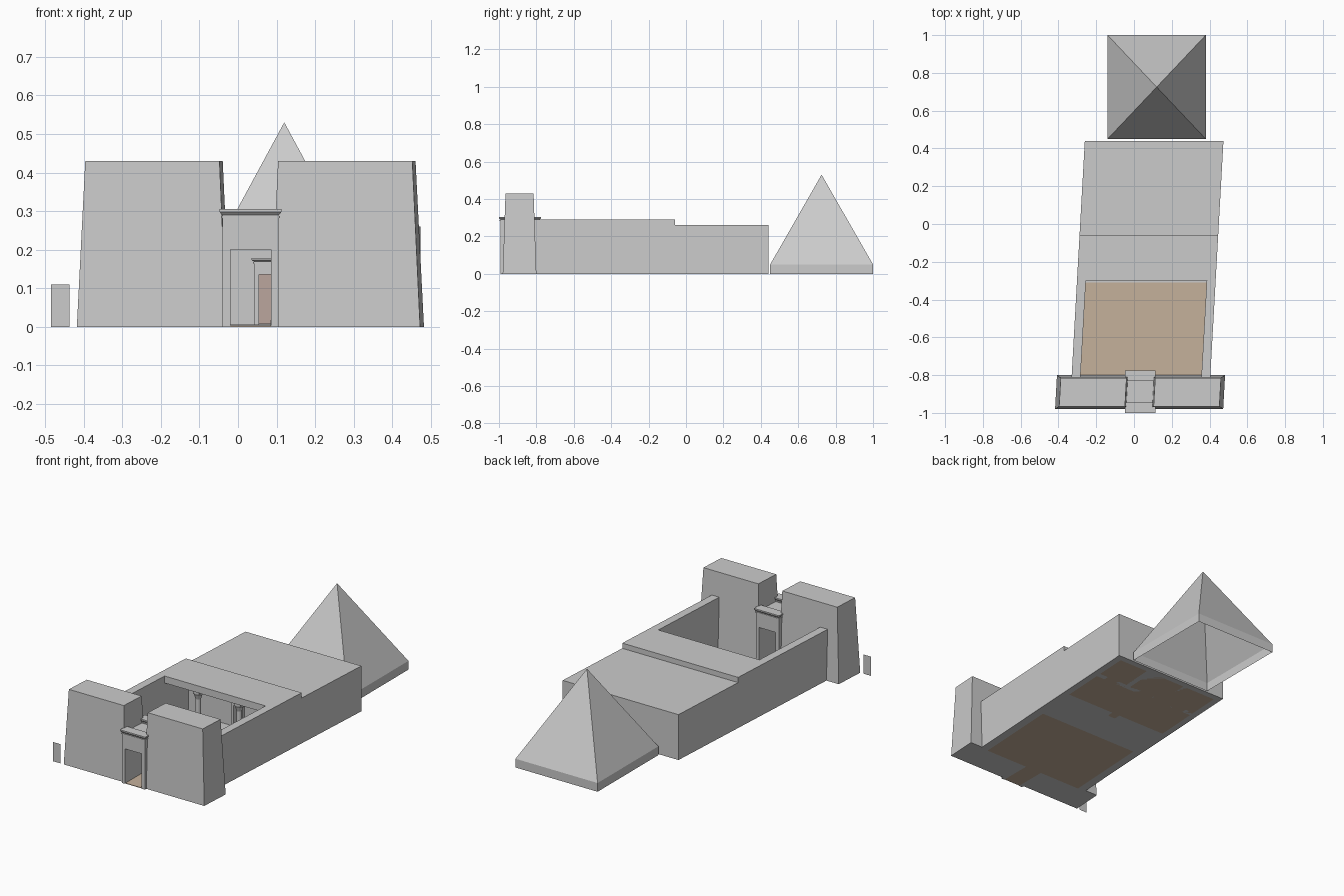
import bpy, bmesh, math

if "Cube" in bpy.data.objects:
    bpy.data.objects.remove(bpy.data.objects["Cube"])

SHEAR, MID = 0.056, 0.082   # plan axis drifts sideways: x = u + MID + SHEAR*y


def axis(y):
    return MID + SHEAR * y


def mat(name, rgb):
    m = bpy.data.materials.new(name)
    m.diffuse_color = (*rgb, 1)
    m.use_nodes = True
    m.node_tree.nodes["Principled BSDF"].inputs["Base Color"].default_value = m.diffuse_color
    return m


sand = mat("sand", (0.56, 0.44, 0.33))
red_stone = mat("red_stone", (0.5, 0.38, 0.34))


def frustum(name, base, top, z0, z1, skew=True, material=None, bottom=True):
    """Prism between two plan rectangles (u0, u1, y0, y1)."""
    bm = bmesh.new()
    rings = []
    for (a, b, c, d), z in ((base, z0), (top, z1)):
        rings.append([bm.verts.new((u + (axis(y) if skew else 0), y, z))
                      for u, y in ((a, c), (b, c), (b, d), (a, d))])
    lo, hi = rings
    if bottom:
        bm.faces.new(lo[::-1])
    bm.faces.new(hi)
    for i in range(4):
        j = (i + 1) % 4
        bm.faces.new((lo[i], lo[j], hi[j], hi[i]))
    me = bpy.data.meshes.new(name)
    bm.to_mesh(me)
    bm.free()
    ob = bpy.data.objects.new(name, me)
    bpy.context.collection.objects.link(ob)
    if material:
        me.materials.append(material)
    return ob


def box(name, u0, u1, y0, y1, z0, z1, **kw):
    return frustum(name, (u0, u1, y0, y1), (u0, u1, y0, y1), z0, z1, **kw)


def column(name, u, y, z0, z1):
    x = u + axis(y)
    box(name + "_base", u - .026, u + .026, y - .026, y + .026, z0, z0 + .012)
    bpy.ops.mesh.primitive_cone_add(vertices=12, radius1=.017, radius2=.014,
                                    depth=z1 - z0 - .03, location=(x, y, (z0 + z1) / 2))
    bpy.context.object.name = name + "_shaft"
    bpy.ops.mesh.primitive_cone_add(vertices=12, radius1=.014, radius2=.024,
                                    depth=.03, location=(x, y, z1 - .035))
    bpy.context.object.name = name + "_capital"
    box(name + "_abacus", u - .018, u + .018, y - .018, y + .018, z1 - .02, z1)


def portal(name, cx, half, opening, y0, y1, height, door):
    """Door frame with moulding and flared cornice, square to the grid."""
    lip = .007
    for s, side in ((-1, "left"), (1, "right")):
        a, b = sorted((cx + s * opening, cx + s * (half - lip)))
        box(f"{name}_{side}_jamb", a, b, y0 + lip, y1 - lip, 0, door, skew=False)
    a, b = cx - half, cx + half
    inner = (a + lip, b - lip, y0 + lip, y1 - lip)
    band = height * .05
    box(name + "_lintel", *inner, door, height - band, skew=False)
    box(name + "_moulding", a + .004, b - .004, y0 + .004, y1 - .004,
        height - band * 1.5, height - band * 1.2, skew=False)
    frustum(name + "_cornice", inner, (a, b, y0, y1), height - band, height - band * .5, skew=False)
    box(name + "_cornice_top", a, b, y0, y1, height - band * .5, height, skew=False)


# Pylon towers and enclosing walls, both sides
for s, side in ((-1, "left"), (1, "right")):
    def span(p, q):
        return sorted((s * p, s * q))
    frustum(side + "_pylon", (*span(.057, .445), -.98, -.80),
            (*span(.076, .424), -.965, -.815), 0, .43)
    box(side + "_court_wall", *span(.32, .367), -.82, -.06, 0, .29)
    box(side + "_hall_wall", *span(.33, .367), -.06, .44, 0, .26)
    # Wall between portico and hall, leaving a central doorway
    box(side + "_portico_wall", *span(.025, .33), -.10, -.06, 0, .25)
    # Sanctuary partitions and their front walls
    box(side + "_sanctuary_partition", *span(.115, .145), .19, .41, 0, .23)
    box(side + "_sanctuary_front_inner", *span(.045, .115), .19, .22, 0, .23)
    box(side + "_sanctuary_front_outer", *span(.145, .20), .19, .22, 0, .23)
    box(side + "_sanctuary_front_end", *span(.275, .33), .19, .22, 0, .23)
    column(side + "_portico_column", s * .13, -.27, .006, .25)
    for i, u in enumerate((.08, .235)):
        column(f"{side}_hall_column_{i}", s * u, .04, .003, .225)

box("back_wall", -.367, .367, .405, .44, 0, .26)
box("doorway_head", -.03, .03, -.10, -.06, .15, .25)

# Roofs
box("portico_roof", -.33, .33, -.30, -.06, .25, .29)
box("hall_roof", -.34, .34, -.06, .42, .222, .26)

# Floors
box("court_floor", -.32, .32, -.81, -.31, 0, .003, material=sand)
box("passage_floor", -.02, .085, -.99, -.80, 0, .003, skew=False, material=sand)
box("portico_floor", -.32, .32, -.31, -.10, 0, .006)
box("hall_floor", -.33, .33, -.10, .405, 0, .003, material=sand)
box("sanctuary_floor", -.115, .115, .22, .405, -.0, .008)
box("sanctuary_panel", -.10, .10, .398, .405, .008, .17, material=red_stone)

# Gateway between the pylons: two corniced portals joined by a passage
GX = .0325
portal("front_gate", GX, .08, .0525, -1.0, -.945, .305, .20)
portal("rear_gate", GX, .08, .0525, -.83, -.775, .305, .20)
for s, side in ((-1, "left"), (1, "right")):
    a, b = sorted((GX + s * .0525, GX + s * .072))
    box(side + "_passage_wall", a, b, -.955, -.82, 0, .20, skew=False)
box("passage_roof", GX - .072, GX + .072, -.955, -.82, .20, .28, skew=False)

# Inner door frame
portal("inner_door", axis(-.10), .042, .022, -.125, -.085, .178, .135)

# Pyramid on a low plinth, open underneath
plan = (-.14, .38, .45, 1.0)
bm = bmesh.new()
lo = [bm.verts.new(p) for p in ((-.14, .45, 0), (.38, .45, 0), (.38, 1, 0), (-.14, 1, 0))]
hi = [bm.verts.new((v.co.x, v.co.y, .05)) for v in lo]
apex = bm.verts.new((.12, .725, .53))
for i in range(4):
    j = (i + 1) % 4
    bm.faces.new((lo[i], lo[j], hi[j], hi[i]))
    bm.faces.new((hi[i], hi[j], apex))
me = bpy.data.meshes.new("pyramid")
bm.to_mesh(me)
bm.free()
bpy.context.collection.objects.link(bpy.data.objects.new("pyramid", me))

# Flat scale panel standing beside the left pylon
bpy.ops.mesh.primitive_plane_add(size=1, location=(-.461, -.98, .055),
                                 rotation=(math.pi / 2, 0, 0))
bpy.context.object.name = "scale_panel"
bpy.context.object.scale = (.048, .11, 1)
